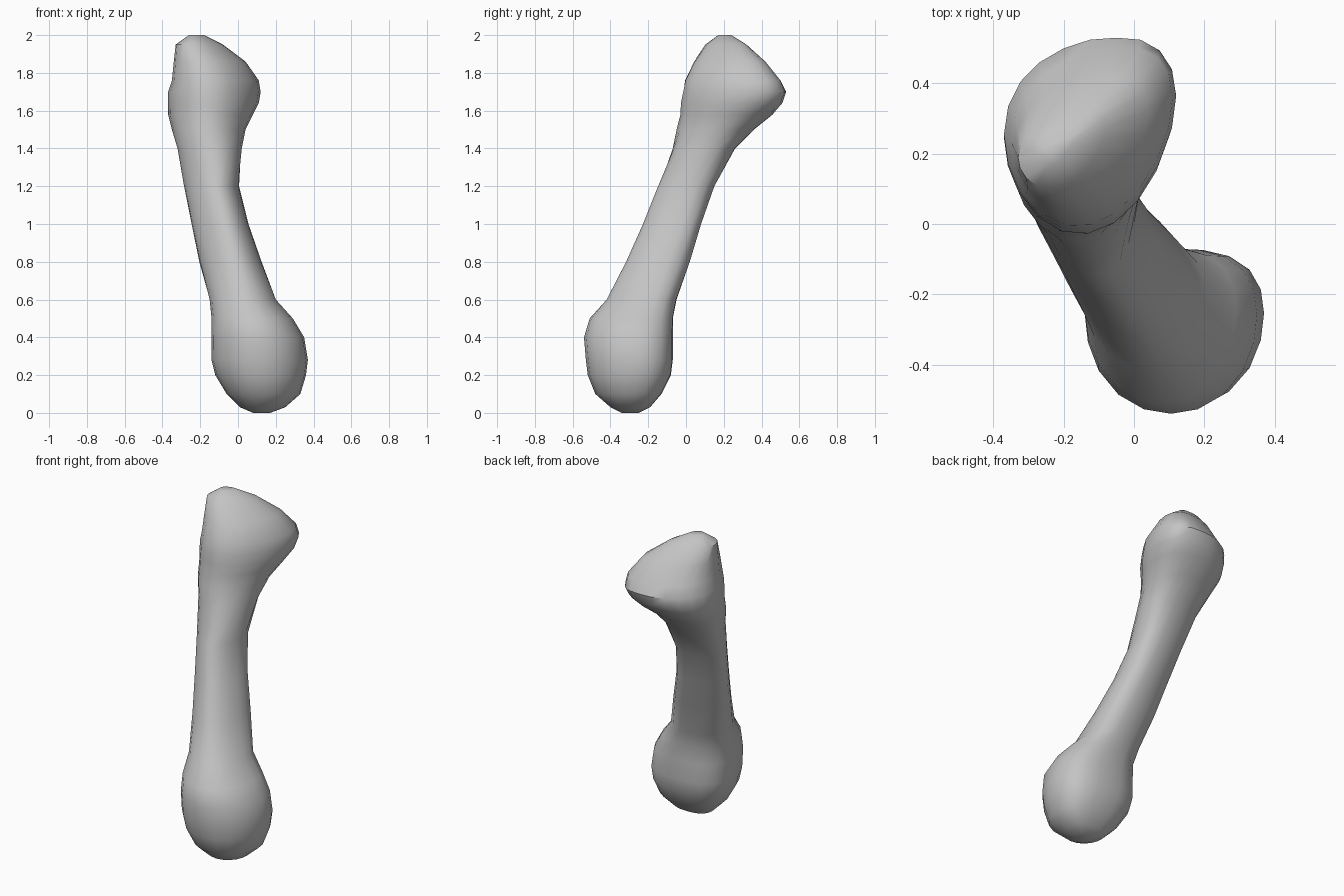
import bpy
import bmesh
from math import sin, cos, tau, radians

SIDES = 20

# Cross-sections from the rounded head up to the flared base:
# height, left and right limits, front and back limits, diagonal skew
SECTIONS = [
    (0, .08, .17, -.34, -.25, 0),
    (.03, .01, .25, -.4, -.19, 0),
    (.1, -.06, .33, -.48, -.13, 0),
    (.2, -.12, .36, -.52, -.08, 0),
    (.28, -.14, .37, -.53, -.07, 0),
    (.4, -.14, .35, -.54, -.07, 0),
    (.5, -.14, .29, -.51, -.07, 0),
    (.6, -.15, .2, -.42, -.05, -.05),
    (.8, -.2, .12, -.31, .02, -.05),
    (1, -.24, .05, -.22, .08, -.05),
    (1.2, -.28, 0, -.14, .15, -.05),
    (1.4, -.32, .02, -.07, .26, 0),
    (1.5, -.35, .04, -.05, .36, .05),
    (1.58, -.37, .08, -.03, .46, .08),
    (1.64, -.37, .11, -.03, .51, .15),
    (1.7, -.37, .12, -.02, .53, .2),
    (1.76, -.35, .11, -.01, .5, .25),
    (1.86, -.34, .04, .04, .42, .3),
    (1.95, -.33, -.08, .1, .32, .4),
    (2, -.26, -.18, .17, .24, .4),
]


def make_material(name, colour):
    material = bpy.data.materials.new(name)
    material.use_nodes = True
    material.diffuse_color = colour
    shader = next(n for n in material.node_tree.nodes if n.type == 'BSDF_PRINCIPLED')
    shader.inputs["Base Color"].default_value = colour
    return material


def ramp(value, start, end):
    return min(max((value - start) / (end - start), 0), 1)


def add_section(bm, height, left, right, front, back, skew):
    """Add one skewed ring: both ends are broad at the back, and the shaft
    between them is flattened at its front right corner."""
    centre_x, centre_y = (left + right) / 2, (front + back) / 2
    half_x, half_y = (right - left) / 2, (back - front) / 2
    head = 1 - ramp(height, 0.4, 0.8)
    flare = ramp(height, 1.2, 1.5)
    egg = 0.2 * (head + flare)
    corner = 0.018 * (1 - head - flare)
    square = 0.04 * (1 - flare)
    ring = []
    for i in range(SIDES):
        angle = tau * i / SIDES
        shift = corner * sin(2 * angle)
        bulge = 1 + square * sin(2 * angle) ** 2
        x = half_x * bulge * cos(angle) + shift
        y = half_y * (bulge * sin(angle + skew) + egg * cos(angle) ** 2) + shift
        ring.append(bm.verts.new((centre_x + x, min(centre_y + y, back), height)))
    return ring


def loft(name, sections, material):
    """Join successive rings into one closed, smooth-shaded body."""
    bm = bmesh.new()
    rings = [add_section(bm, *section) for section in sections]
    for lower, upper in zip(rings, rings[1:]):
        for i in range(SIDES):
            j = (i + 1) % SIDES
            bm.faces.new((lower[i], lower[j], upper[j], upper[i]))
    bm.faces.new(list(reversed(rings[0])))
    bm.faces.new(rings[-1])
    bmesh.ops.recalc_face_normals(bm, faces=bm.faces)

    mesh = bpy.data.meshes.new(name)
    bm.to_mesh(mesh)
    bm.free()
    mesh.materials.append(material)
    body = bpy.data.objects.new(name, mesh)
    bpy.context.collection.objects.link(body)

    bpy.ops.object.select_all(action='DESELECT')
    bpy.context.view_layer.objects.active = body
    body.select_set(True)
    bpy.ops.object.shade_smooth_by_angle(angle=radians(40))
    return body


default_cube = bpy.data.objects.get("Cube")
if default_cube:
    bpy.data.objects.remove(default_cube, do_unlink=True)

# One continuous bone: round head, slender leaning shaft, flared base
bone_grey = make_material("bone grey", (0.55, 0.55, 0.55, 1))
loft("foot_bone", SECTIONS, bone_grey)
